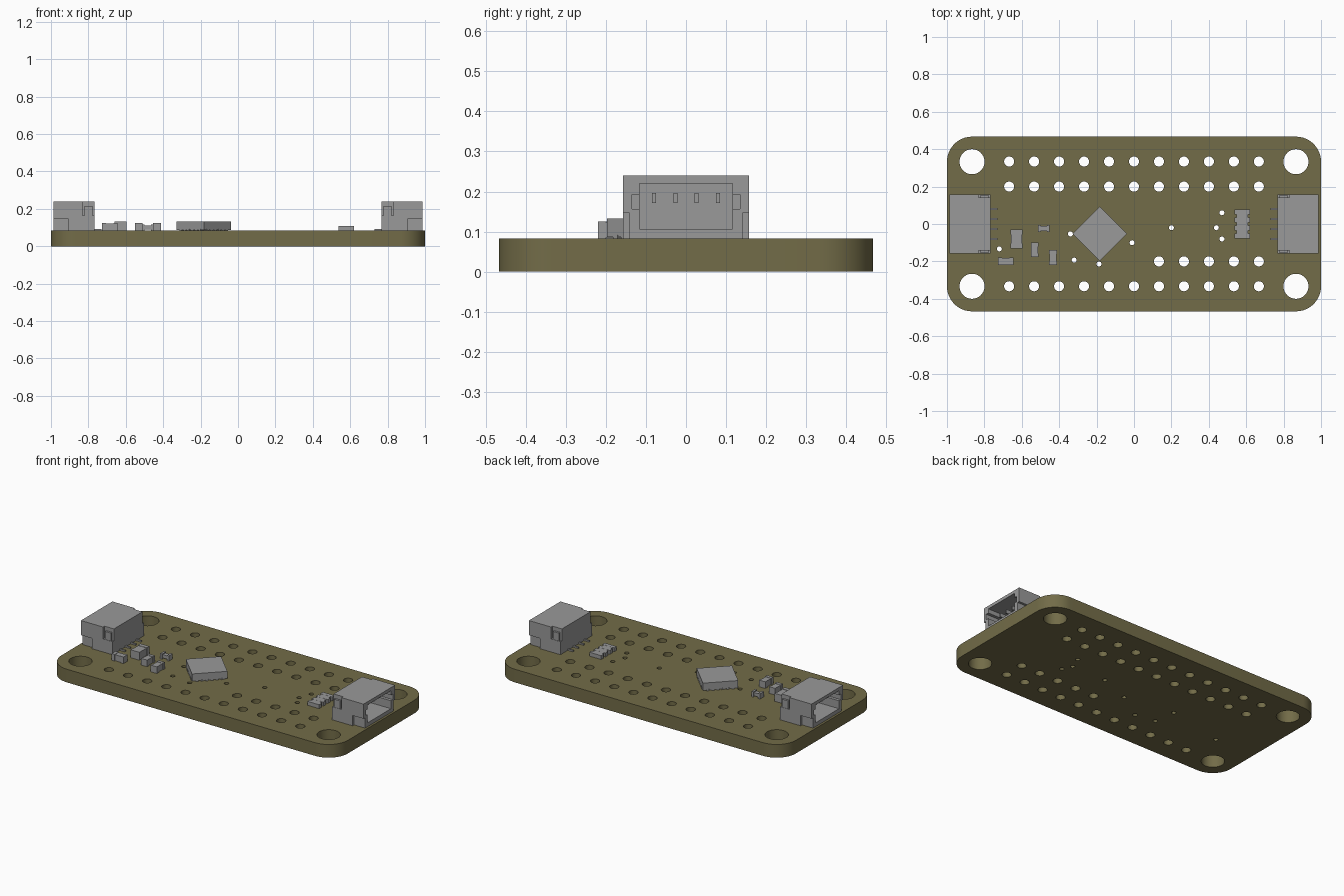
import bpy, bmesh
from math import pi, cos, sin
from mathutils import Matrix, Vector

cube = bpy.data.objects.get("Cube")
if cube:
    bpy.data.objects.remove(cube, do_unlink=True)

TOP = 0.083  # upper face of the board


def material(name, rgb):
    m = bpy.data.materials.new(name)
    m.use_nodes = True
    m.diffuse_color = (*rgb, 1)
    m.node_tree.nodes["Principled BSDF"].inputs["Base Color"].default_value = (*rgb, 1)
    return m


olive = material("olive board", (0.17, 0.15, 0.065))
grey = material("component grey", (0.32, 0.32, 0.32))


def add_object(name, mesh, mat):
    ob = bpy.data.objects.new(name, mesh)
    bpy.context.collection.objects.link(ob)
    mesh.materials.clear()
    mesh.materials.append(mat)
    return ob


def boxes(name, corners, mat=grey):
    """One object made of axis-aligned boxes, each given as (low, high) corners."""
    bm = bmesh.new()
    for lo, hi in corners:
        lo, hi = Vector(lo), Vector(hi)
        m = Matrix.Translation((lo + hi) / 2) @ Matrix.Diagonal((*(hi - lo), 1))
        bmesh.ops.create_cube(bm, size=1, matrix=m)
    mesh = bpy.data.meshes.new(name)
    bm.to_mesh(mesh)
    bm.free()
    return add_object(name, mesh, mat)


def evaluated_mesh(ob):
    deps = bpy.context.evaluated_depsgraph_get()
    return bpy.data.meshes.new_from_object(ob.evaluated_get(deps))


# Board: rounded outline with drilled holes, as an extruded filled curve
curve = bpy.data.curves.new("board_outline", "CURVE")
curve.dimensions = "2D"
curve.fill_mode = "BOTH"
curve.extrude = TOP / 2


def loop(points):
    s = curve.splines.new("POLY")
    s.points.add(len(points) - 1)
    for p, (x, y) in zip(s.points, points):
        p.co = (x, y, 0, 1)
    s.use_cyclic_u = True


def arc(cx, cy, r, start, sweep, n):
    return [(cx + r * cos(start + sweep * i / n), cy + r * sin(start + sweep * i / n))
            for i in range(n)]


def hole(x, y, r, n=24):
    loop(arc(x, y, r, 0, 2 * pi, n))


MX, MY, CORNER = 0.866, 0.333, 0.134
outline = []
for i, (sx, sy) in enumerate([(1, 1), (-1, 1), (-1, -1), (1, -1)]):
    outline += arc(sx * MX, sy * MY, CORNER, i * pi / 2, pi / 2 * 12 / 11, 12)
    hole(sx * MX, sy * MY, 0.067, 40)
loop(outline)

PITCH = 0.1335
for y, first in [(0.334, -5), (0.2, -5), (-0.2, 1), (-0.333, -5)]:
    for i in range(first, 6):
        hole(i * PITCH, y, 0.027)
for x, y in [(-0.72, -0.133), (-0.34, -0.053), (-0.32, -0.193), (-0.187, -0.214),
             (-0.01, -0.1), (0.2, -0.02), (0.44, -0.02), (0.47, 0.06), (0.47, -0.08)]:
    hole(x, y, 0.0135, 16)

outline_ob = bpy.data.objects.new("board_outline", curve)
bpy.context.collection.objects.link(outline_ob)
mesh = evaluated_mesh(outline_ob)
bpy.data.objects.remove(outline_ob)
bm = bmesh.new()
bm.from_mesh(mesh)
bmesh.ops.translate(bm, verts=bm.verts, vec=(0, 0, TOP / 2))
bmesh.ops.remove_doubles(bm, verts=bm.verts, dist=1e-5)
bmesh.ops.recalc_face_normals(bm, faces=bm.faces)
bm.to_mesh(mesh)
bm.free()
board = add_object("circuit_board", mesh, olive)
bpy.ops.object.select_all(action="DESELECT")
board.select_set(True)
bpy.context.view_layer.objects.active = board
bpy.ops.object.shade_smooth_by_angle()

# Connector shell, opening toward +x, cut by cavity and side recesses
HALF = 0.157
shell = boxes("connector_shell", [((0.766, -HALF, TOP), (0.986, HALF, 0.24))])
cuts = [((0.80, -0.116, 0.107), (1.1, 0.116, 0.22)),
        ((0.84, -0.135, 0.157), (1.1, 0.135, 0.193))]
for s in (-1, 1):
    for x0, x1, z0, z1 in [(0.91, 1.1, 0.0, 0.148), (0.75, 0.832, 0.165, 0.3)]:
        y0, y1 = sorted((s * 0.142, s * 0.2))
        cuts.append(((x0, y0, z0), (x1, y1, z1)))
cutters = []
for cut in cuts:
    c = boxes("cutter", [cut])
    c.hide_render = True
    cutters.append(c)
    mod = shell.modifiers.new("cut", "BOOLEAN")
    mod.operation = "DIFFERENCE"
    mod.solver = "EXACT"
    mod.object = c
cut_mesh = evaluated_mesh(shell)
shell.modifiers.clear()
shell.data = cut_mesh
for c in cutters:
    bpy.data.objects.remove(c, do_unlink=True)

# Contacts inside the cavity, solder leads behind and side tabs
contacts, leads, tabs = [], [], []
for i in range(4):
    y = (i - 1.5) * 0.0535
    contacts.append(((0.795, y - 0.005, 0.172), (0.93, y + 0.005, 0.196)))
    leads.append(((0.73, y - 0.005, TOP), (0.77, y + 0.005, 0.092)))
for s in (-1, 1):
    y0, y1 = sorted((s * 0.138, s * 0.155))
    tabs.append(((0.778, y0, 0.16), (0.82, y1, 0.215)))
parts = [shell, boxes("connector_contacts", contacts),
         boxes("connector_leads", leads), boxes("connector_side_tabs", tabs)]
for ob in parts:
    twin = ob.copy()
    twin.name = "right_" + ob.name
    twin.rotation_euler.z = pi
    bpy.context.collection.objects.link(twin)
    ob.name = "left_" + ob.name

# Main chip turned by 45 degrees, with flat pads along its lower edges
S = 0.1025
chip = boxes("main_chip", [((-S, -S, TOP + 0.004), (S, S, 0.133))])
pads = []
for i in range(6):
    t = (i - 2.5) * 0.029
    for s in (-1, 1):
        a, b = sorted((s * (S - 0.025), s * (S + 0.001)))
        pads.append(((t - 0.008, a, TOP), (t + 0.008, b, 0.092)))
        pads.append(((a, t - 0.008, TOP), (b, t + 0.008, 0.092)))
pads.append(((-0.06, -0.06, TOP), (0.06, 0.06, 0.09)))
for ob in (chip, boxes("main_chip_pads", pads)):
    ob.location = (-0.183, -0.052, 0)
    ob.rotation_euler.z = pi / 4


def two_terminal(name, x0, x1, y0, y1, top, cap=0.25, inset=0.002):
    """Small part: two end terminals with a slightly slimmer body between."""
    lo, hi = Vector((x0, y0, TOP)), Vector((x1, y1, top))
    axis = 0 if x1 - x0 > y1 - y0 else 1
    end = cap * (hi[axis] - lo[axis])
    first_hi, last_lo = hi.copy(), lo.copy()
    first_hi[axis] = lo[axis] + end
    last_lo[axis] = hi[axis] - end
    boxes(name + "_terminals", [(lo, first_hi), (last_lo, hi)])
    d = Vector((inset, inset, inset))
    d[axis] = end
    boxes(name + "_body", [(lo + d, hi - d)])


two_terminal("large_capacitor", -0.66, -0.597, -0.13, -0.03, 0.133)
two_terminal("corner_capacitor", -0.727, -0.645, -0.22, -0.18, 0.125)
two_terminal("middle_capacitor", -0.552, -0.51, -0.177, -0.1, 0.125)
two_terminal("inner_capacitor", -0.455, -0.412, -0.22, -0.14, 0.125)
two_terminal("indicator_lamp", -0.512, -0.452, -0.044, -0.006, 0.116, 0.22, 0.006)

# Resistor array: slim core with four terminals on each long side
array = [((0.549, -0.077, TOP), (0.609, 0.077, 0.107))]
for i in range(4):
    y = (i - 1.5) * 0.043
    array.append(((0.538, y - 0.0125, TOP), (0.62, y + 0.0125, 0.1075)))
boxes("resistor_array", array)
